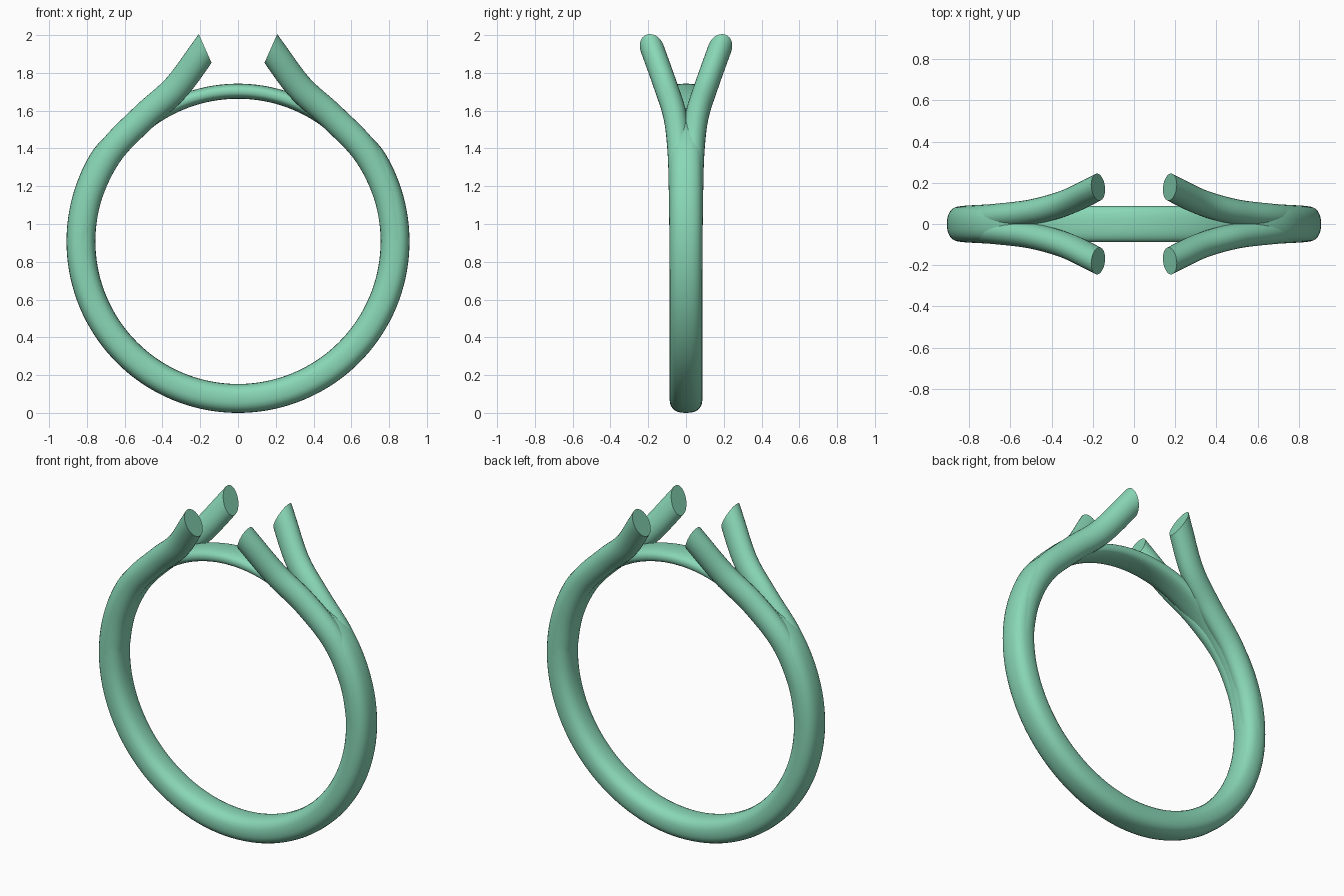
import bpy, math
from mathutils import Vector

if "Cube" in bpy.data.objects:
    bpy.data.objects.remove(bpy.data.objects["Cube"])

CZ, R_IN, R_OUT = 0.908, 0.755, 0.908
SEG = 28


def superellipse(n, count):
    pts = []
    for i in range(count):
        a = 2 * math.pi * i / count
        c, s = math.cos(a), math.sin(a)
        pts.append((math.copysign(abs(c) ** (2 / n), c),
                    math.copysign(abs(s) ** (2 / n), s)))
    return pts


def skin(name, rings, closed):
    """Join rings of points into one smooth tube."""
    n, m = len(rings[0]), len(rings)
    verts = [p for r in rings for p in r]
    faces = []
    for i in range(m if closed else m - 1):
        j = (i + 1) % m
        for k in range(n):
            l = (k + 1) % n
            faces.append((i * n + k, i * n + l, j * n + l, j * n + k))
    if not closed:
        faces.append(tuple(range(n))[::-1])
        faces.append(tuple(range((m - 1) * n, m * n)))
    me = bpy.data.meshes.new(name)
    me.from_pydata(verts, [], faces)
    ob = bpy.data.objects.new(name, me)
    bpy.context.collection.objects.link(ob)
    bpy.ops.object.select_all(action='DESELECT')
    ob.select_set(True)
    bpy.context.view_layer.objects.active = ob
    bpy.ops.object.mode_set(mode='EDIT')
    bpy.ops.mesh.select_all(action='SELECT')
    bpy.ops.mesh.normals_make_consistent(inside=False)
    bpy.ops.object.mode_set(mode='OBJECT')
    bpy.ops.object.shade_smooth_by_angle(angle=math.radians(40))
    me.materials.append(mat)
    return ob


def catmull(pts, steps):
    pts = [pts[0] * 2 - pts[1]] + pts + [pts[-1] * 2 - pts[-2]]
    out = []
    for i in range(1, len(pts) - 2):
        p0, p1, p2, p3 = pts[i - 1:i + 3]
        for s in range(steps):
            t = s / steps
            out.append(0.5 * (2 * p1 + (p2 - p0) * t
                              + (2 * p0 - 5 * p1 + 4 * p2 - p3) * t * t
                              + (3 * p1 - p0 - 3 * p2 + p3) * t ** 3))
    return out + [pts[-2]]


mat = bpy.data.materials.new("green_metal")
mat.diffuse_color = (0.25, 0.68, 0.47, 1)
mat.use_nodes = True
mat.node_tree.nodes["Principled BSDF"].inputs["Base Color"].default_value = mat.diffuse_color

# Ring band: thick shank, thinning to the bridge at the top
rings = []
for i in range(144):
    a = 2 * math.pi * i / 144
    off = math.degrees(min(a, 2 * math.pi - a))
    t = min(max((off - 28) / 32, 0), 1)
    t = t * t * (3 - 2 * t)
    half = (0.08 + (R_OUT - R_IN - 0.08) * t) / 2
    ring = []
    for u, v in superellipse(2.5, SEG):
        r = R_IN + half + u * half
        ring.append(Vector((r * math.sin(a), v * 0.087, CZ + r * math.cos(a))))
    rings.append(ring)
skin("ring_band", rings, True)

# Split prong: one swept tube, mirrored to all four corners
path = catmull([Vector(p) for p in (
    (0.826, 0.022, 0.80), (0.828, 0.026, 0.95), (0.786, 0.029, 1.165),
    (0.675, 0.036, 1.383), (0.495, 0.058, 1.57), (0.325, 0.106, 1.725),
    (0.172, 0.18, 1.932))], 8)
rings = []
for i, p in enumerate(path):
    t = (path[min(i + 1, len(path) - 1)] - path[max(i - 1, 0)]).normalized()
    y = Vector((0, 1, 0))
    side = (y - t * y.dot(t)).normalized()
    nrm = t.cross(side)
    rings.append([p + nrm * (u * 0.072) + side * (v * 0.062)
                  for u, v in superellipse(2.0, SEG)])
# Slanted end cut facing the middle
cut_n = Vector((-0.135, 0, 0.06)).normalized()
cut_p = Vector((0.175, 0, 1.932))
rings[-1] = [q + t * (cut_n.dot(cut_p - q) / cut_n.dot(t)) for q in rings[-1]]
# drop rings that would cross the slanted cut
rings = [r for r in rings[:-1]
         if all(cut_n.dot(q - cut_p) < -0.004 for q in r)] + [rings[-1]]
prongs = skin("split_prongs", rings, False)
mod = prongs.modifiers.new("mirror", 'MIRROR')
mod.use_axis = (True, True, False)
mod.use_mirror_merge = False
